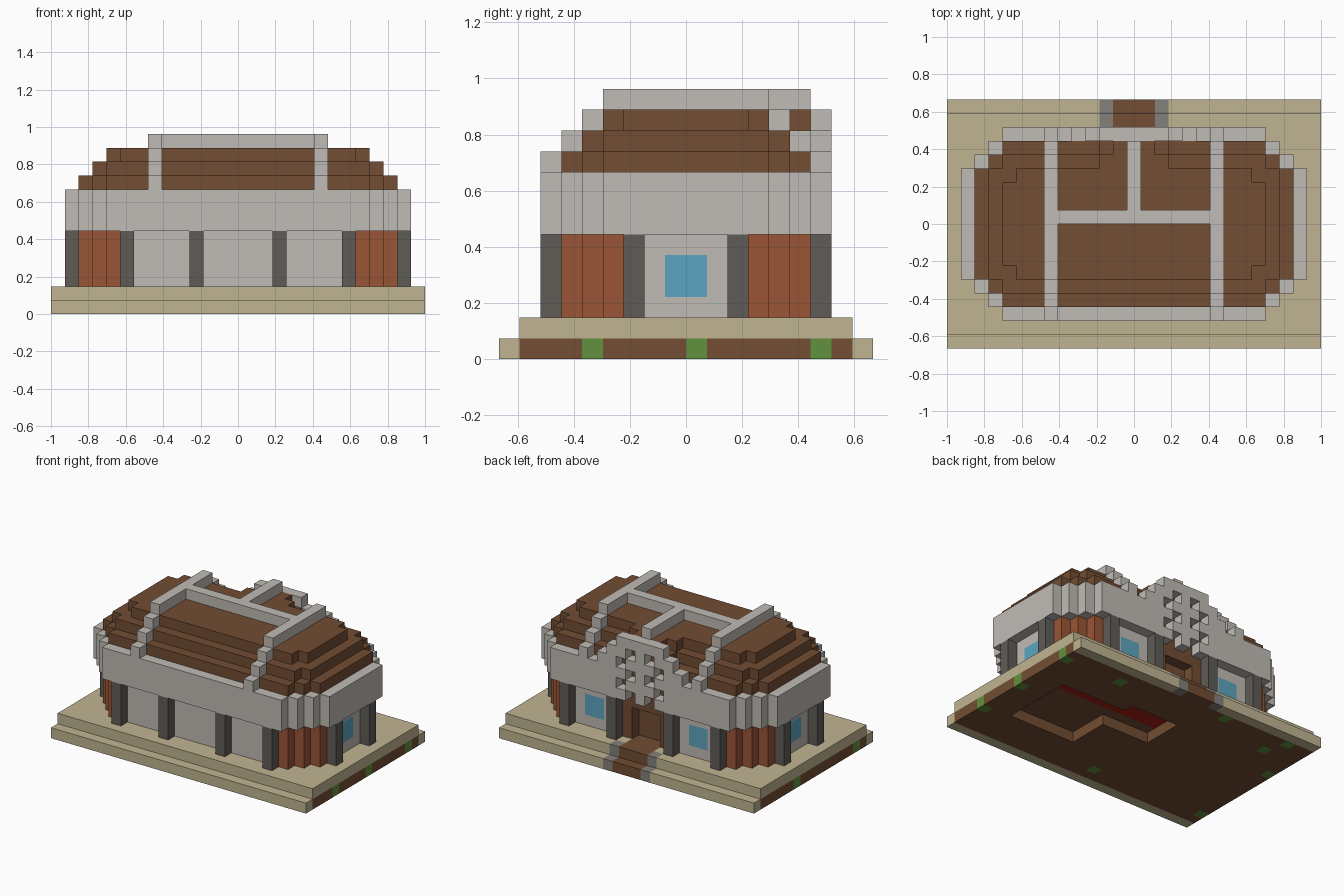
import bpy
import bmesh

cube = bpy.data.objects.get("Cube")
if cube:
    bpy.data.objects.remove(cube, do_unlink=True)

NX, NY, NZ = 27, 18, 13          # block counts
U = 2 / NX                       # block size
cells = {}                       # (i, j, k) -> (part, colour)


def linear(c):
    c /= 255
    return c / 12.92 if c <= 0.04045 else ((c + 0.055) / 1.055) ** 2.4


def material(name, rgb):
    mat = bpy.data.materials.new(name)
    mat.use_nodes = True
    col = tuple(linear(c) for c in rgb) + (1.0,)
    mat.diffuse_color = col
    bsdf = mat.node_tree.nodes["Principled BSDF"]
    bsdf.inputs["Base Color"].default_value = col
    bsdf.inputs["Roughness"].default_value = 0.9
    return mat


mats = {n: material(n, c) for n, c in {
    "sandstone": (192, 181, 145),
    "dark wood": (114, 77, 51),
    "pale stone": (192, 187, 181),
    "red clay": (154, 85, 53),
    "dark stone": (96, 92, 87),
    "window blue": (92, 166, 192),
    "moss green": (98, 145, 62),
    "step grey": (133, 129, 124),
    "carpet red": (165, 28, 16),
}.items()}


def fill(part, colour, layers, rule):
    """Set every block in the layers where rule(ax, ay, x, y, k) holds.
    x and y are measured in blocks from the centre, ax and ay are absolute."""
    for k in layers:
        for i in range(NX):
            for j in range(NY):
                x, y = i - 13, j - 8.5
                if rule(abs(x), abs(y), x, y, k):
                    if part is None:
                        cells.pop((i, j, k), None)
                    else:
                        cells[i, j, k] = (part, colour)


def octagon(mx, my, cut):
    return lambda ax, ay, x, y, k: ax <= mx and ay <= my and ax + ay <= cut


# Stepped base with an earth core
fill("base", "sandstone", [0], lambda ax, ay, x, y, k: True)
fill("base", "dark wood", [0], lambda ax, ay, x, y, k: ay < 8)
fill("base", "sandstone", [1], lambda ax, ay, x, y, k: ay < 8)

# Moss patches in the earth
for a, b in [(0, 2), (0, 8), (0, 13), (6, 2), (14, 15), (17, 1), (23, 3),
             (24, 1), (26, 6), (26, 15)]:
    cells[26 - a, 17 - b, 0] = ("base", "moss green")

# Hollow under the base with a carpet and a grey strip
fill(None, None, [0], lambda ax, ay, x, y, k:
     4 <= x <= 10 and -4 < y < 3 or -1 <= x < 4 and 0 < y < 4)
fill("base", "dark wood", [1], lambda ax, ay, x, y, k: -1 <= x <= 10 and -4 < y < 4)
fill("base", "carpet red", [1], lambda ax, ay, x, y, k: -1 <= x < 10 and 1 < y < 4)
fill("base", "step grey", [1], lambda ax, ay, x, y, k: x == 10 and -4 < y < 3)

# Entrance path on the back
fill("entrance_path", "step grey", [0, 1],
     lambda ax, ay, x, y, k: ax == 2 and (y > 7 if k else y > 8))
fill("entrance_path", "dark wood", [0, 1],
     lambda ax, ay, x, y, k: ax <= 1 and (4 < y < 8 if k else y > 8))
fill(None, None, [1], lambda ax, ay, x, y, k: y > 8)

# Walls with clay corners
WALL = range(2, 6)
body = octagon(11, 5.5, 14.5)
fill("walls", "pale stone", WALL, body)
fill("corner_walls", "red clay", WALL,
     lambda ax, ay, x, y, k: body(ax, ay, x, y, k) and ax >= 9 and ay > 3)

# Pillars around the walls
fill("pillars", "dark stone", WALL, lambda ax, ay, x, y, k:
     ay == 6.5 and ax in (3, 8) or ax == 12 and ay == 2.5)

# Windows on both ends and on the back
fill("windows", "window blue", [3, 4], lambda ax, ay, x, y, k:
     ax == 11 and ay < 1 or y == 5.5 and ax in (5, 6))

# Recessed doorway
fill("doorway", "dark wood", WALL, lambda ax, ay, x, y, k: ax <= 2 and 4 < y < 6)
fill(None, None, [2, 3, 4], lambda ax, ay, x, y, k: ax <= 1 and y == 5.5)

# Overhanging frieze
fill("frieze", "pale stone", range(6, 9), octagon(12, 6.5, 15.5))

# Stepped roof, with a dormer behind the gable
for n in range(3):
    fill("roof", "dark wood", [9 + n],
         octagon(11 - n, 5.5 - n, (14.5, 13.5, 11.5)[n]))
fill("dormer", "dark wood", [10], lambda ax, ay, x, y, k: ax <= 2 and 4 < y < 6)
fill("dormer", "dark wood", [11], lambda ax, ay, x, y, k:
     ax <= 1 and y == 5.5 or ax <= 2 and y == 4.5)

# Roof ribs: two stepped arches, a cross bar and a short ridge
fill("roof_ribs", "pale stone", range(9, 13), lambda ax, ay, x, y, k:
     ax == 6 and (ay == 15.5 - k or k == 12 and ay < 4))
fill("roof_ribs", "pale stone", [12], lambda ax, ay, x, y, k:
     ax <= 6 and y == 0.5 or ax == 0 and 0 < y < 6)

# Stepped back gable with a pierced round window
fill("gable", "pale stone", range(9, 12),
     lambda ax, ay, x, y, k: y == 6.5 and ax <= 13 - k)
fill("gable_backing", "dark wood", range(6, 9),
     lambda ax, ay, x, y, k: ax <= 3 and y == 5.5)
fill(None, None, range(6, 11), lambda ax, ay, x, y, k:
     y == 6.5 and (ax == 1 and k in (6, 8, 10) or ax == 2 and k in (7, 9)))

# Build each part from the exposed block faces
SIDES = []
for axis in range(3):
    for s in (0, 1):
        ring = [(0, 0), (1, 0), (1, 1), (0, 1)]
        if not s:
            ring.reverse()
        corners = []
        for p, q in ring:
            c = [0, 0, 0]
            c[axis], c[(axis + 1) % 3], c[(axis + 2) % 3] = s, p, q
            corners.append(c)
        step = [0, 0, 0]
        step[axis] = 2 * s - 1
        SIDES.append((step, corners))

for part in sorted({p for p, c in cells.values()}):
    mesh = bpy.data.meshes.new(part)
    bm = bmesh.new()
    verts, slots = {}, []
    for pos, (owner, colour) in cells.items():
        if owner != part:
            continue
        if colour not in slots:
            slots.append(colour)
            mesh.materials.append(mats[colour])
        for step, corners in SIDES:
            if tuple(a + b for a, b in zip(pos, step)) in cells:
                continue
            loop = []
            for c in corners:
                key = tuple(a + b for a, b in zip(pos, c))
                if key not in verts:
                    verts[key] = bm.verts.new((key[0] * U - 1,
                                               (key[1] - NY / 2) * U, key[2] * U))
                loop.append(verts[key])
            bm.faces.new(loop).material_index = slots.index(colour)
    # Merge flat neighbours of one colour
    bmesh.ops.dissolve_limit(bm, angle_limit=0.01, verts=bm.verts[:],
                             edges=bm.edges[:], delimit={'MATERIAL'})
    bm.to_mesh(mesh)
    bm.free()
    obj = bpy.data.objects.new(part, mesh)
    bpy.context.scene.collection.objects.link(obj)
